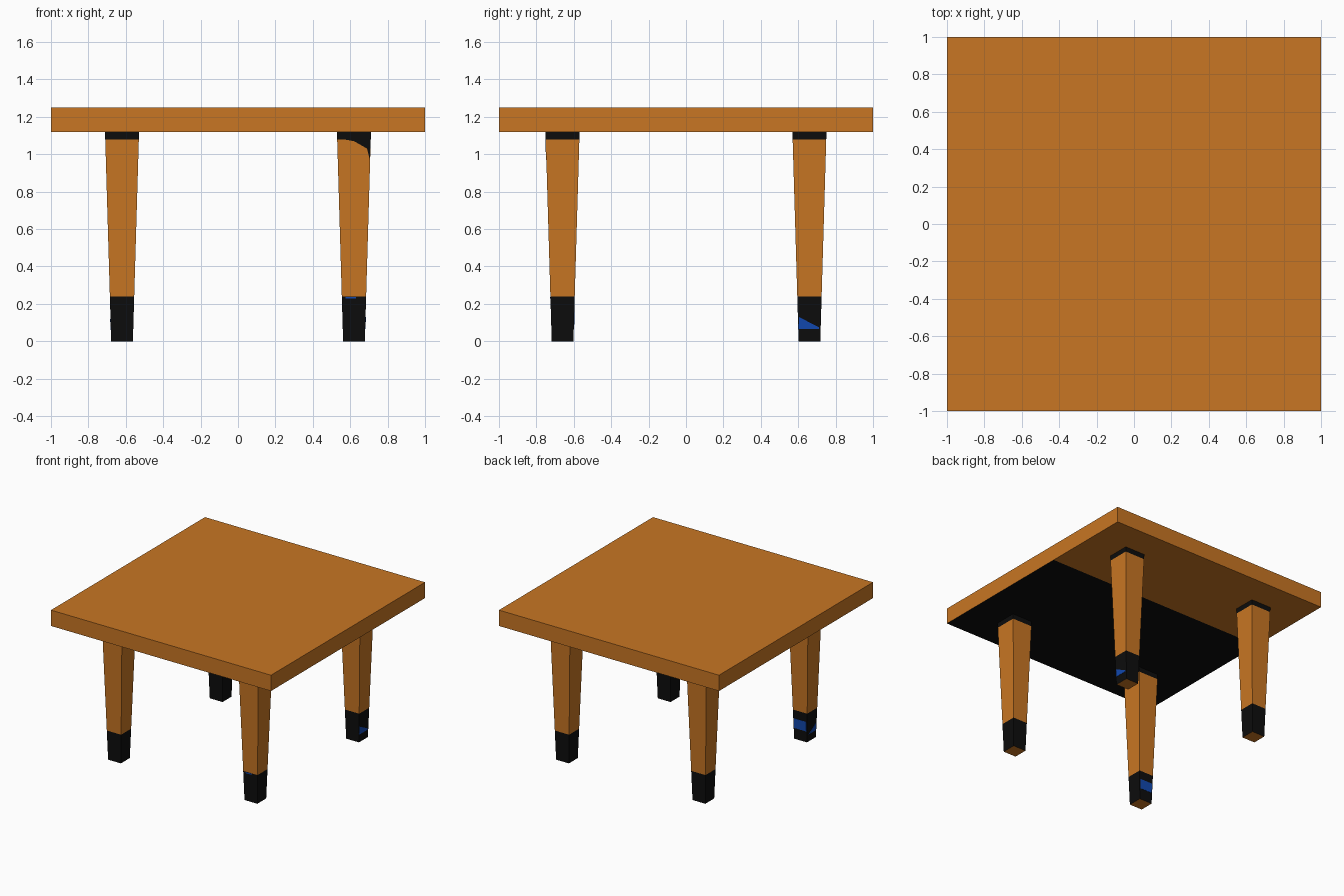
import bpy, bmesh
from mathutils import Vector

if "Cube" in bpy.data.objects:
    bpy.data.objects.remove(bpy.data.objects["Cube"])


def material(name, rgb):
    m = bpy.data.materials.new(name)
    m.diffuse_color = (*rgb, 1)
    m.use_nodes = True
    m.node_tree.nodes["Principled BSDF"].inputs["Base Color"].default_value = m.diffuse_color
    return m


WOOD = material("orange wood", (0.578, 0.181, 0.017))
BLACK = material("black", (0.004, 0.004, 0.004))
BLUE = material("blue", (0.006, 0.065, 0.43))
MATS = [WOOD, BLACK, BLUE]

LEG_TOP, TABLE_TOP = 1.12, 1.25
LEG_X, LEG_Y = 0.62, 0.66


def half(z):
    """Half width of the tapered leg at a height."""
    return 0.058 + 0.033 * z / LEG_TOP


def finish(bm, name):
    me = bpy.data.meshes.new(name)
    bmesh.ops.recalc_face_normals(bm, faces=bm.faces[:])
    bm.to_mesh(me)
    bm.free()
    for m in MATS:
        me.materials.append(m)
    ob = bpy.data.objects.new(name, me)
    bpy.context.collection.objects.link(ob)
    return ob


# Table top: slab with its underside cut into a wood and a black zone
bm = bmesh.new()
bmesh.ops.create_cube(bm, size=1)
bmesh.ops.scale(bm, vec=(2, 2, TABLE_TOP - LEG_TOP), verts=bm.verts[:])
bmesh.ops.translate(bm, vec=(0, 0, (TABLE_TOP + LEG_TOP) / 2), verts=bm.verts[:])
bmesh.ops.bisect_plane(bm, geom=bm.verts[:] + bm.edges[:] + bm.faces[:],
                       plane_co=(0, 0.25, 0), plane_no=(0, 1, 0))
bm.normal_update()
for f in bm.faces:
    if f.normal.z < -0.9 and f.calc_center_median().y < 0.25:
        f.material_index = 1
finish(bm, "table_top")


# Legs: stacked tapered rings with black foot and black collar
def leg(name, cx, cy):
    bm = bmesh.new()
    rings = []
    for z in (0, 0.24, 1.08, LEG_TOP):
        h = half(z)
        rings.append([bm.verts.new((cx + sx * h, cy + sy * h, z))
                      for sx, sy in ((-1, -1), (1, -1), (1, 1), (-1, 1))])
    for k in range(3):
        for i in range(4):
            j = (i + 1) % 4
            f = bm.faces.new((rings[k][i], rings[k][j], rings[k + 1][j], rings[k + 1][i]))
            f.material_index = 0 if k == 1 else 1
    bm.faces.new(rings[0])
    bm.faces.new(rings[-1])
    finish(bm, name)


for sx, side in ((-1, "left"), (1, "right")):
    for sy, end in ((-1, "front"), (1, "back")):
        leg(f"{end}_{side}_leg", sx * LEG_X, sy * LEG_Y)


# Painted patches: thin plates on a leg side, outline given as (across, height)
def patch(name, sx, sy, normal, mat, outline):
    n = Vector((*normal, 0))
    across = Vector((abs(n.y), abs(n.x), 0))
    base = Vector((sx * LEG_X, sy * LEG_Y, 0))
    bm = bmesh.new()
    loops = [[bm.verts.new(base + n * (half(z) + d) + across * u + Vector((0, 0, z)))
              for u, z in outline] for d in (-0.001, 0.002)]
    count = len(outline)
    for lp in loops:
        bm.faces.new(lp)
    for i in range(count):
        j = (i + 1) % count
        bm.faces.new((loops[0][i], loops[0][j], loops[1][j], loops[1][i]))
    for f in bm.faces:
        f.material_index = mat
    finish(bm, name)


patch("back_right_foot_patch", 1, 1, (1, 0), 2,
      [(-0.058, 0.065), (0.052, 0.065), (0.05, 0.075), (-0.056, 0.13)])
patch("front_right_foot_patch", 1, -1, (0, -1), 2,
      [(-0.045, 0.228), (0.01, 0.228), (0.01, 0.238), (-0.045, 0.238)])
patch("front_left_foot_patch", -1, -1, (0, 1), 2,
      [(-0.055, 0.09), (0.055, 0.09), (0.055, 0.17), (-0.055, 0.17)])
patch("front_left_side_patch", -1, -1, (-1, 0), 2,
      [(-0.055, 0.06), (0.04, 0.06), (-0.055, 0.12)])
patch("front_right_collar_patch", 1, -1, (0, -1), 1,
      [(-0.085, 1.085), (0.0, 1.07), (0.07, 1.03), (0.085, 0.97), (0.089, 1.085)])
